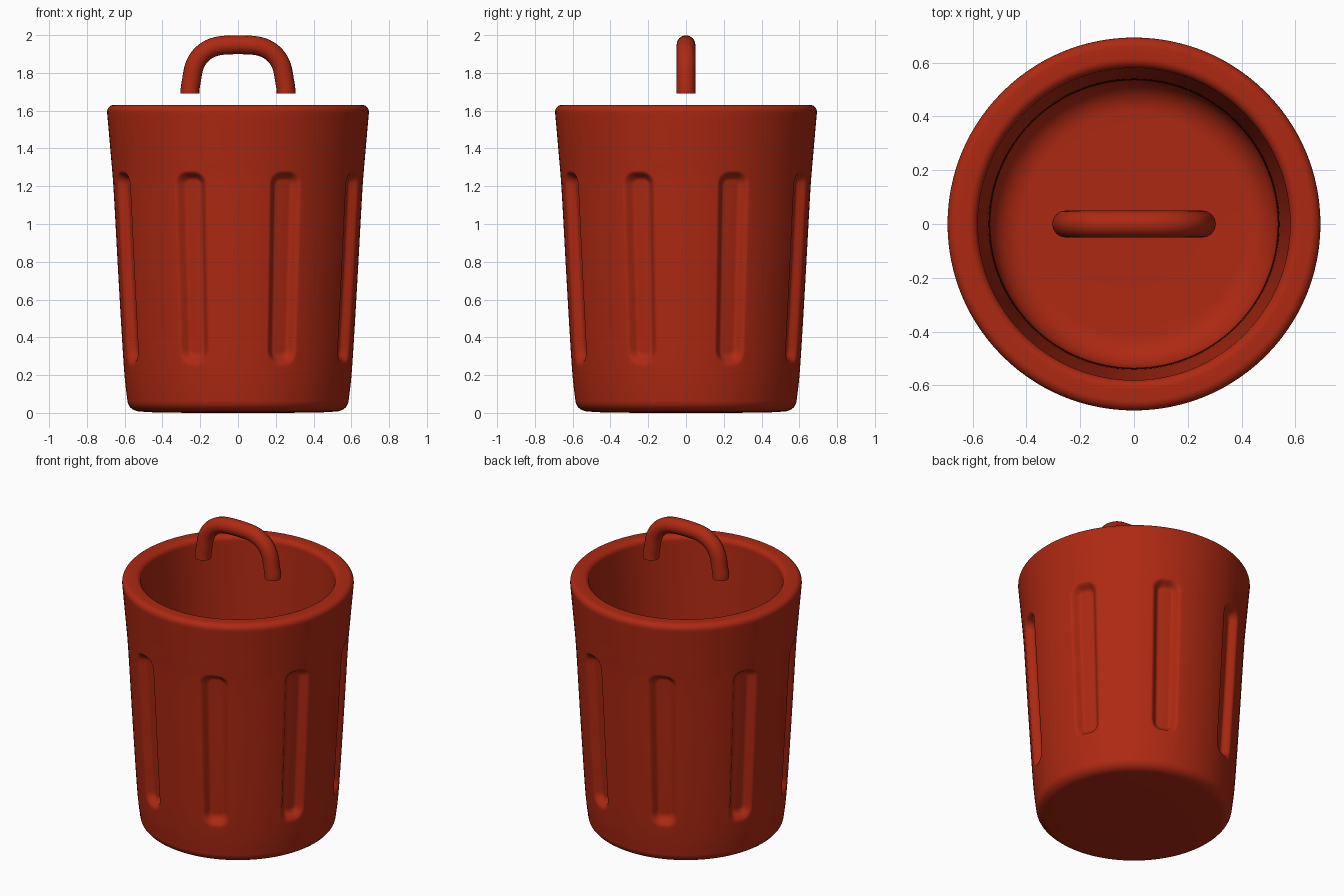
import bpy, bmesh, math

if "Cube" in bpy.data.objects:
    bpy.data.objects.remove(bpy.data.objects["Cube"], do_unlink=True)

COLOR = (0.42, 0.022, 0.006, 1)
red = bpy.data.materials.new("brick_red")
red.use_nodes = True
red.diffuse_color = COLOR
red.node_tree.nodes["Principled BSDF"].inputs["Base Color"].default_value = COLOR

SLOTS = 8
SECTOR = math.tau / SLOTS


def arc(cr, cz, rad_r, rad_z, start, end, steps=8):
    """Points of an elliptical arc in the (radius, height) plane."""
    angles = [math.radians(start + (end - start) * i / steps) for i in range(steps + 1)]
    return [(cr + rad_r * math.cos(a), cz + rad_z * math.sin(a)) for a in angles]


def smooth_wall(keys, steps):
    """Catmull-Rom curve through the key points."""
    k = [keys[0]] + keys + [keys[-1]]
    out = []
    for a, b, c, d in zip(k, k[1:], k[2:], k[3:]):
        for i in range(steps):
            t = i / steps
            out.append(tuple(
                0.5 * (2 * q + (r - p) * t + (2 * p - 5 * q + 4 * r - s) * t * t
                       + (3 * q - p - 3 * r + s) * t ** 3)
                for p, q, r, s in zip(a, b, c, d)))
    return out + [keys[-1]]


def slot_depth(angle, z):
    """Inward press of one rounded vertical slot."""
    half_w, half_h, corner = 0.086, 0.51, 0.07
    qx = abs(angle) * 0.63 - half_w + corner
    qz = abs(z - 0.77) - half_h + corner
    dist = math.hypot(max(qx, 0), max(qz, 0)) + min(max(qx, qz), 0) - corner
    t = min(max(-dist / 0.045, 0), 1)
    return 0.045 * t * t * (3 - 2 * t)


# Can body: outer wall, rounded rim, inner wall and floor as one lathed profile
outer = smooth_wall([(0.585, 0.06), (0.604, 0.24), (0.632, 0.7),
                     (0.658, 1.17), (0.672, 1.35), (0.693, 1.59)], 22)
inner = smooth_wall([(0.58, 1.59), (0.562, 1.3), (0.541, 0.9),
                     (0.535, 0.6), (0.534, 0.24)], 5)
profile = ([(0.25, 0.0), (0.45, 0.003)]
           + arc(0.515, 0.065, 0.07, 0.058, -90, -8)
           + outer
           + arc(0.658, 1.595, 0.035, 0.035, 8, 90)
           + arc(0.615, 1.595, 0.035, 0.035, 90, 172)
           + inner
           + arc(0.414, 0.22, 0.12, 0.12, 0, -90)
           + [(0.2, 0.1)])

# Columns are packed closely across each slot and spread between slots
edge = 0.145
columns = [-edge + 2 * edge * i / 24 for i in range(24)]
columns += [edge + (SECTOR - 2 * edge) * i / 8 for i in range(8)]

bm = bmesh.new()
rings = []
outer_start, outer_end = 11, 11 + len(outer)
for index, (radius, z) in enumerate(profile):
    ring = []
    for s in range(SLOTS):
        for c in columns:
            r = radius
            if outer_start <= index < outer_end and c < edge:
                r -= slot_depth(c, z)
            a = (s + 0.5) * SECTOR + c
            ring.append(bm.verts.new((r * math.cos(a), r * math.sin(a), z)))
    rings.append(ring)
for low, high in zip(rings, rings[1:]):
    n = len(low)
    for i in range(n):
        j = (i + 1) % n
        bm.faces.new((low[i], low[j], high[j], high[i]))
bm.faces.new(rings[0][::-1])
bm.faces.new(rings[-1])
bmesh.ops.recalc_face_normals(bm, faces=bm.faces)
for f in bm.faces:
    f.smooth = True
mesh = bpy.data.meshes.new("can_body")
bm.to_mesh(mesh)
bm.free()
mesh.materials.append(red)
body = bpy.data.objects.new("can_body", mesh)
bpy.context.collection.objects.link(body)

# Lid handle: round bar swept along an arch
curve = bpy.data.curves.new("handle", "CURVE")
curve.dimensions = "3D"
curve.bevel_depth = 0.05
curve.bevel_resolution = 6
curve.resolution_u = 14
curve.use_fill_caps = True
spline = curve.splines.new("BEZIER")
right_half = [((0.254, 1.69), (0, 0.04)), ((0.24, 1.8), (-0.012, 0.08)),
              ((0.08, 1.946), (-0.05, 0.004))]
path = right_half + [((-x, z), (dx, -dz)) for (x, z), (dx, dz) in reversed(right_half)]
spline.bezier_points.add(len(path) - 1)
for i, (p, ((x, z), (dx, dz))) in enumerate(zip(spline.bezier_points, path)):
    back = 1.8 if i in (2,) else 1
    ahead = 1.8 if i in (3,) else 1
    p.handle_left_type = p.handle_right_type = "FREE"
    p.co = (x, 0, z)
    p.handle_left = (x - dx * back, 0, z - dz * back)
    p.handle_right = (x + dx * ahead, 0, z + dz * ahead)
handle = bpy.data.objects.new("handle", curve)
bpy.context.collection.objects.link(handle)
curve.materials.append(red)
bpy.ops.object.select_all(action="DESELECT")
handle.select_set(True)
bpy.context.view_layer.objects.active = handle
bpy.ops.object.convert(target="MESH")
bpy.ops.object.shade_smooth_by_angle(angle=math.radians(50))
